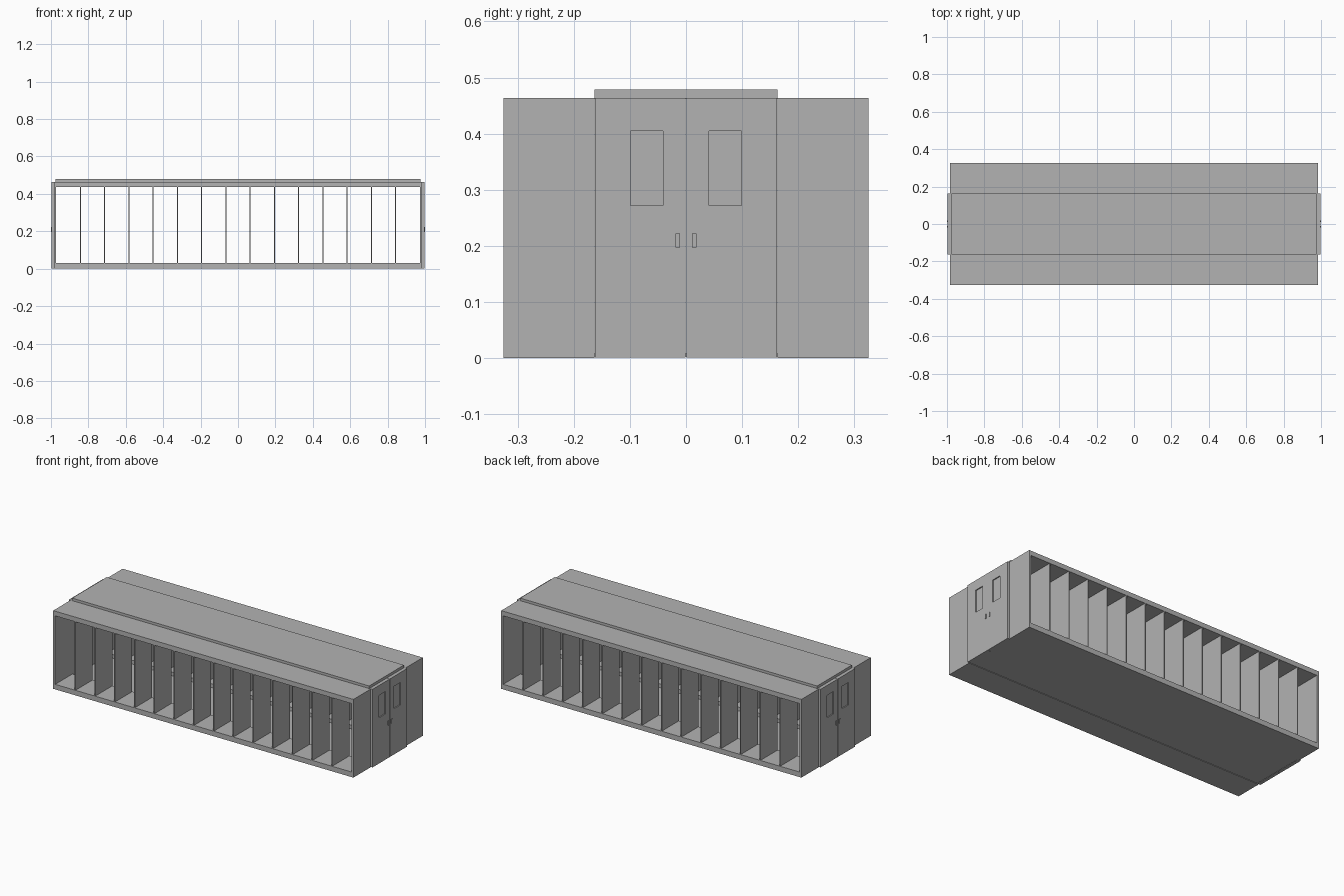
import bpy
import bmesh
from mathutils import Vector

cube = bpy.data.objects.get("Cube")
if cube:
    bpy.data.objects.remove(cube, do_unlink=True)

# One painted-steel colour
GREY = (0.45, 0.45, 0.45, 1)
steel = bpy.data.materials.new("grey_steel")
steel.use_nodes = True
steel.diffuse_color = GREY
steel.node_tree.nodes["Principled BSDF"].inputs["Base Color"].default_value = GREY


def finish(name, bm):
    bmesh.ops.recalc_face_normals(bm, faces=bm.faces)
    mesh = bpy.data.meshes.new(name)
    bm.to_mesh(mesh)
    bm.free()
    mesh.materials.append(steel)
    obj = bpy.data.objects.new(name, mesh)
    bpy.context.collection.objects.link(obj)
    return obj


def add_box(bm, lo, hi):
    lo, hi = Vector(lo), Vector(hi)
    verts = bmesh.ops.create_cube(bm, size=1)["verts"]
    for v in verts:
        v.co = (lo + hi) / 2 + v.co * (hi - lo)


def box(name, lo, hi):
    bm = bmesh.new()
    add_box(bm, lo, hi)
    return finish(name, bm)


def frame(name, outer, inner, place, depth):
    """Rectangular ring; rectangles are (u0, w0, u1, w1), place maps (u, w) to 3D."""
    bm = bmesh.new()
    rings = []
    for u0, w0, u1, w1 in (outer, inner):
        corners = ((u0, w0), (u1, w0), (u1, w1), (u0, w1))
        rings.append([bm.verts.new(place(u, w)) for u, w in corners])
    a, b = rings
    for i in range(4):
        j = (i + 1) % 4
        bm.faces.new((a[i], a[j], b[j], b[i]))
    ext = bmesh.ops.extrude_face_region(bm, geom=bm.faces[:])
    moved = [g for g in ext["geom"] if isinstance(g, bmesh.types.BMVert)]
    bmesh.ops.translate(bm, verts=moved, vec=depth)
    return finish(name, bm)


# Overall sizes
RACK_X, BAY_X = 0.985, 0.972
RACK_TOP, OPEN_LO, OPEN_HI = 0.464, 0.03, 0.436
INNER_Y, OUTER_Y = 0.163, 0.325
BAYS = 15
PITCH = 2 * BAY_X / BAYS

# Two open rack rows facing each other across the aisle
for side, label in ((-1, "front"), (1, "back")):
    frame(label + "_rack_frame",
          (-RACK_X, 0, RACK_X, RACK_TOP), (-BAY_X, OPEN_LO, BAY_X, OPEN_HI),
          lambda u, w: (u, side * OUTER_Y, w),
          (0, side * (INNER_Y - OUTER_Y), 0))
    bm = bmesh.new()
    y0, y1 = sorted((side * (INNER_Y + 0.001), side * (OUTER_Y - 0.001)))
    for i in range(1, BAYS):
        x = -BAY_X + i * PITCH
        add_box(bm, (x - 0.003, y0, OPEN_LO), (x + 0.003, y1, OPEN_HI))
    finish(label + "_rack_dividers", bm)

# Aisle floor, slightly raised, and the roof over the aisle
box("aisle_floor", (-0.98, -INNER_Y, 0.003), (0.98, INNER_Y, 0.008))
box("aisle_roof", (-0.975, -INNER_Y, 0.462), (0.975, INNER_Y, 0.479))

# Double doors at both ends, each leaf with a recessed window and a pull handle
for end, end_name in ((1, "left"), (-1, "right")):
    for side, leaf in ((-1, "front"), (1, "back")):
        name = end_name + "_" + leaf + "_door"
        ya, yb = side * 0.0008, side * 0.162
        wa, wb = side * 0.041, side * 0.099
        frame(name + "_leaf", (ya, 0.001, yb, RACK_TOP), (wa, 0.272, wb, 0.405),
              lambda u, w: (end * 0.996, u, w), (-end * 0.02, 0, 0))
        x0, x1 = sorted((end * 0.98, end * 0.99))
        w0, w1 = sorted((wa, wb))
        box(name + "_window", (x0, w0, 0.272), (x1, w1, 0.405))
        h0, h1 = sorted((side * 0.011, side * 0.019))
        x0, x1 = sorted((end * 0.994, end * 1.0))
        box(name + "_handle", (x0, h0, 0.197), (x1, h1, 0.222))
